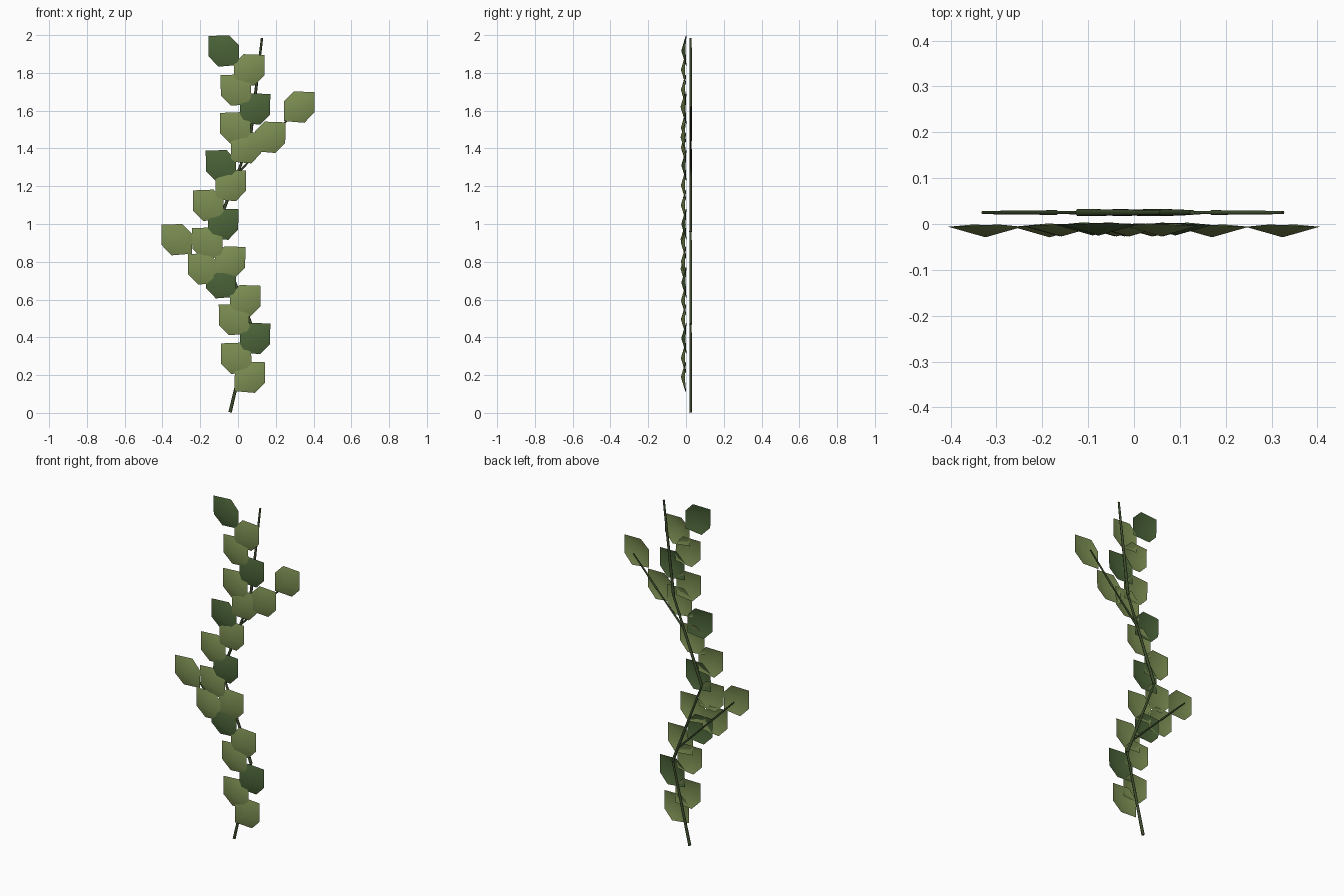
import bpy, bmesh
from mathutils import Vector

cube = bpy.data.objects.get("Cube")
if cube:
    bpy.data.objects.remove(cube)


def material(name, color):
    m = bpy.data.materials.new(name)
    m.use_nodes = True
    m.diffuse_color = (*color, 1)
    m.node_tree.nodes["Principled BSDF"].inputs["Base Color"].default_value = (*color, 1)
    return m


light_green = material("light leaf green", (0.20, 0.27, 0.085))
dark_green = material("dark leaf green", (0.07, 0.125, 0.04))
stem_green = material("stem green", (0.045, 0.07, 0.025))


def finish(bm, name, mat):
    mesh = bpy.data.meshes.new(name)
    bm.to_mesh(mesh)
    bm.free()
    for p in mesh.polygons:
        p.use_smooth = True
    mesh.materials.append(mat)
    ob = bpy.data.objects.new(name, mesh)
    bpy.context.collection.objects.link(ob)
    return ob


# Leaf: six-cornered shallow cone with its point at the upper outer corner
OUTLINE = [(0.081, 0.078), (-0.029, 0.082), (-0.08, 0.03),
           (-0.081, -0.075), (0.027, -0.084), (0.08, -0.03)]


def leaf(name, x, z, side, mat, y):
    bm = bmesh.new()
    rim = [bm.verts.new((x + side * u, y - 0.005 * (abs(u) > 0.05), z + w))
           for u, w in OUTLINE]
    tip = bm.verts.new((x, y - 0.028, z))
    for a, b in zip(rim, rim[1:] + rim[:1]):
        bm.faces.new((tip, b, a) if side < 0 else (tip, a, b))
    bmesh.ops.recalc_face_normals(bm, faces=bm.faces)
    if sum(f.normal.y for f in bm.faces) > 0:
        bmesh.ops.reverse_faces(bm, faces=bm.faces)
    finish(bm, name, mat)


# Leaves of the main vine from the bottom up: sides alternate, every third is dark
MAIN = [(0.063, 0.19), (-0.01, 0.29), (0.09, 0.395), (-0.021, 0.495),
        (0.039, 0.595), (-0.09, 0.69), (-0.042, 0.80), (-0.162, 0.90),
        (-0.079, 1.00), (-0.158, 1.10), (-0.038, 1.205), (-0.09, 1.31),
        (0.043, 1.405), (-0.015, 1.51), (0.09, 1.61), (-0.011, 1.71),
        (0.059, 1.817), (-0.076, 1.917)]
for i, (x, z) in enumerate(MAIN):
    leaf(f"vine_leaf_{i + 1}", x, z, -1 if i % 2 else 1,
         dark_green if i % 3 == 2 else light_green, 0.003 if i % 3 == 2 else 0.001)

# Leaves of the two side shoots
for name, side, spots in (("left", 1, [(0.17, 1.46), (0.324, 1.62)]),
                          ("right", -1, [(-0.184, 0.763), (-0.324, 0.918)])):
    for i, (x, z) in enumerate(spots):
        leaf(f"{name}_shoot_leaf_{i + 1}", x, z, side, light_green, -0.001)


# Stems: straight thin rods, each tapering toward its upper end
def stem(name, points, r1, r2):
    bm = bmesh.new()
    for (x1, z1), (x2, z2) in zip(points, points[1:]):
        a, b = Vector((x1, 0.025, z1)), Vector((x2, 0.025, z2))
        rod = bmesh.ops.create_cone(bm, segments=6, radius1=r1, radius2=r2,
                                    depth=(b - a).length, cap_ends=True)["verts"]
        turn = (b - a).to_track_quat("Z", "Y")
        for v in rod:
            v.co = turn @ v.co + (a + b) / 2
    ob = finish(bm, name, stem_green)
    ob.data.set_sharp_from_angle(angle=1.2)


stem("main_stem", [(-0.042, 0.003), (0.068, 0.47), (-0.12, 0.96),
                   (0.063, 1.44), (0.127, 1.985)], 0.009, 0.006)
stem("left_shoot", [(0.0, 1.27), (0.17, 1.45), (0.325, 1.62)], 0.006, 0.004)
stem("right_shoot", [(0.03, 0.56), (-0.17, 0.76), (-0.33, 0.92)], 0.006, 0.004)
